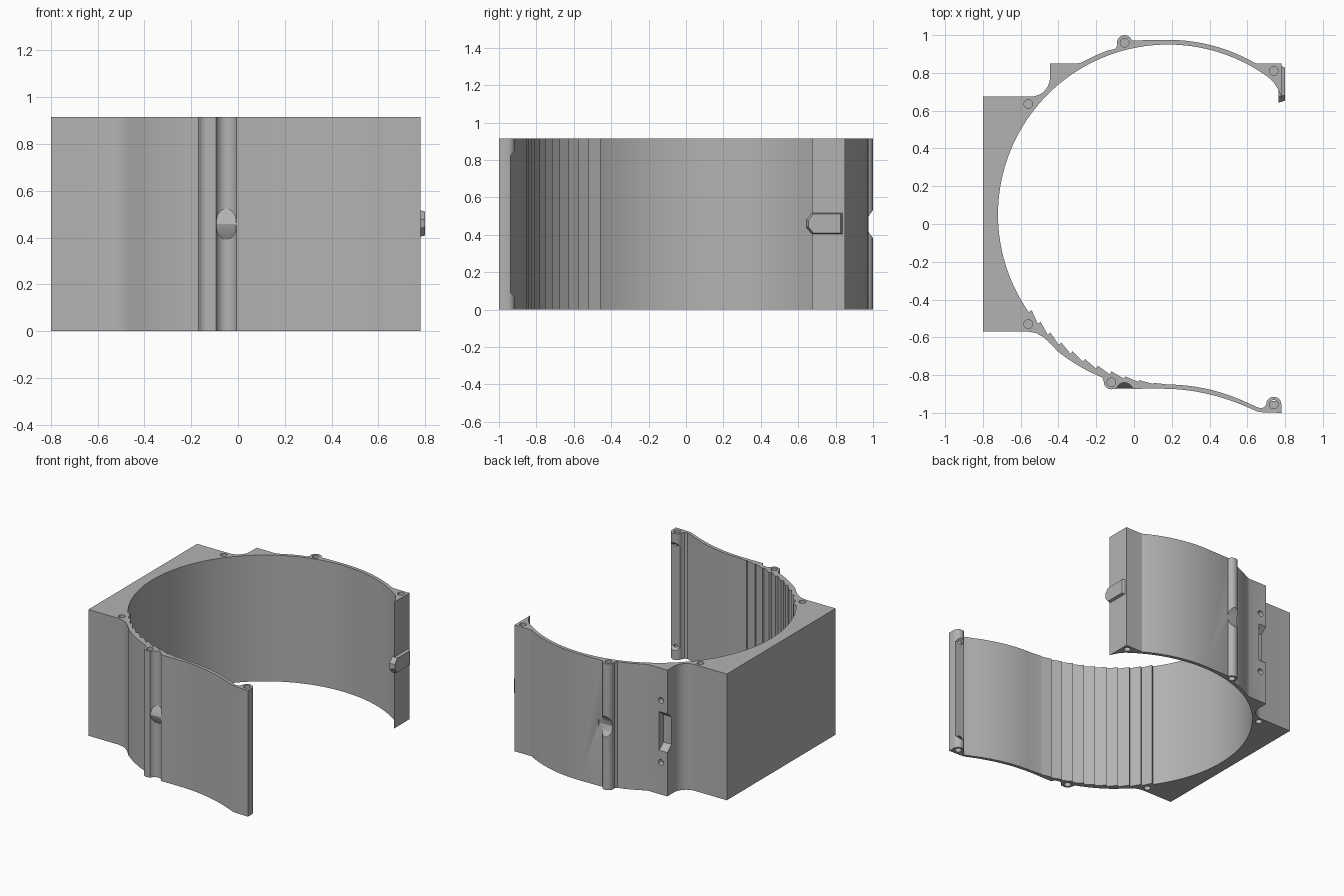
import bpy, bmesh
from math import sin, cos, radians, pi
from mathutils import Vector, Matrix

if "Cube" in bpy.data.objects:
    bpy.data.objects.remove(bpy.data.objects["Cube"])

H = 0.915            # height of the shell
MID = H / 2
CX, CY, R = 0.18, 0.05, 0.9   # main bore

grey = bpy.data.materials.new("plain grey")
grey.use_nodes = True
grey.diffuse_color = (0.45, 0.45, 0.45, 1)
grey.node_tree.nodes["Principled BSDF"].inputs["Base Color"].default_value = grey.diffuse_color


def arc(cx, cy, r, a0, a1, n):
    angles = [radians(a0 + (a1 - a0) * i / n) for i in range(n + 1)]
    return [(cx + r * cos(a), cy + r * sin(a)) for a in angles]


def prism(name, points, start, end, axis="z", taper=1.0):
    """Extrude a 2D outline along z, or a (y, z) outline along x."""
    clean = [p for i, p in enumerate(points)
             if (Vector(p) - Vector(points[i - 1])).length > 1e-4]
    centre = sum((Vector(p) for p in clean), Vector((0, 0))) / len(clean)
    bm = bmesh.new()
    rings = []
    for level, scale in ((start, 1.0), (end, taper)):
        ring = []
        for p in clean:
            u, v = centre + (Vector(p) - centre) * scale
            ring.append(bm.verts.new((u, v, level) if axis == "z" else (level, u, v)))
        rings.append(ring)
    low, high = rings
    bm.faces.new(low)
    bm.faces.new(high)
    for i in range(len(low)):
        bm.faces.new((low[i - 1], low[i], high[i], high[i - 1]))
    bmesh.ops.recalc_face_normals(bm, faces=bm.faces)
    mesh = bpy.data.meshes.new(name)
    bm.to_mesh(mesh)
    bm.free()
    obj = bpy.data.objects.new(name, mesh)
    bpy.context.collection.objects.link(obj)
    mesh.materials.append(grey)
    return obj


def cut(target, cutter):
    mod = target.modifiers.new(cutter.name, "BOOLEAN")
    mod.operation, mod.solver, mod.object = "DIFFERENCE", "EXACT", cutter
    bpy.context.view_layer.objects.active = target
    bpy.ops.object.modifier_apply(modifier=mod.name)
    bpy.data.objects.remove(cutter)


# Outline of the shell: outer side first, starting at the back right end
outline = [(0.78, 0.675), (0.78, 0.85), (0.66, 0.85)]
outline += arc(CX, CY, 0.925, 60, 90, 16)
outline += [(-0.005, 0.972)]
outline += arc(-0.05, 0.96, 0.04, 15, 200, 16)             # back boss
outline += [(-0.1, 0.926)]
outline += arc(CX, CY, 0.925, 110, 118, 5)
outline += [(-0.28, 0.854), (-0.30, 0.85), (-0.445, 0.85)]
outline += arc(-0.545, 0.775, 0.1, 0, -90, 10)
outline += [(-0.8, 0.675), (-0.8, -0.57), (-0.56, -0.57),
            (-0.52, -0.577), (-0.485, -0.595), (-0.45, -0.625)]
outline += arc(CX, CY, 0.93, 231, 248, 10)
outline += arc(-0.12, -0.835, 0.04, 180, 270, 8)           # front boss
outline += arc(-0.05, -0.885, 0.045, 165, 15, 14)          # front valley
outline += [(0.05, -0.872)]
outline += [(0.15 + 0.5 * t / 14, -0.872 - 0.12 * (t / 14) ** 2) for t in range(15)]
outline += [(0.68, -0.997), (0.78, -1.0)]
outline += arc(0.74, -0.955, 0.04, 0, 180, 16)             # end boss
outline += [(0.69, -0.97), (0.67, -0.976)]
outline += [(0.64 - 0.46 * t / 14, -0.965 + 0.115 * (1 - (1 - t / 14) ** 2))
            for t in range(15)]

# Saw teeth on the inside, then the smooth bore
for tooth in range(11):
    a = 270 - 5 * tooth
    depth = min(0.018, 0.006 + 0.004 * tooth)
    outline += arc(CX, CY, R, a, a, 1)[:1]
    outline += arc(CX, CY, R - depth, a - 4.9, a - 4.9, 1)[:1]
outline += arc(CX, CY, R, 215, 53, 80)
outline += [(0.742, 0.746), (0.764, 0.712)]
shell = prism("shell", outline, 0, H)

# Screw holes in both ends
for x, y in ((-0.56, 0.635), (-0.56, -0.53), (-0.05, 0.96),
             (0.74, 0.81), (-0.12, -0.838), (0.74, -0.955)):
    for z in (0, H):
        cut(shell, prism("hole", arc(x, y, 0.023, 0, 345, 23), z - 0.1, z + 0.1))

# End boss is slimmer between its two ends
cut(shell, prism("relief", [(-0.937, 0.09), (-0.937, H - 0.09),
                            (-0.9, H - 0.05), (-0.9, 0.05)], 0.685, 0.85, "x"))

# Notch across the back boss
cut(shell, prism("notch", [(1.01, MID - 0.09), (0.975, MID - 0.04), (0.966, MID),
                           (0.975, MID + 0.04), (1.01, MID + 0.09)], -0.12, 0.02, "x"))

# Latch slot with a pin hole above and below it
cut(shell, prism("slot", [(0.9, MID - 0.14), (0.85, MID - 0.14), (0.8, MID - 0.1),
                          (0.8, MID + 0.1), (0.85, MID + 0.14), (0.9, MID + 0.14)],
                 -0.5, -0.38, "x"))
for side in (-1, 1):
    pin = prism("pin_hole", arc(0, 0, 0.021, 0, 345, 23), -0.05, 0.05)
    pin.matrix_world = (Matrix.Translation((-0.395, 0.86, MID + side * 0.225))
                        @ Matrix.Rotation(pi / 2, 4, "X"))
    bpy.context.view_layer.update()
    cut(shell, pin)

# Lug in the front valley
lug = prism("front_lug", [(-0.83, MID - 0.08), (-0.862, MID - 0.035), (-0.872, MID),
                          (-0.862, MID + 0.035), (-0.83, MID + 0.08)],
            -0.093, -0.007, "x")

# Latch catch on the right end
catch = prism("latch_catch", [(0.845, 0.4), (0.845, 0.52), (0.675, 0.52),
                              (0.642, 0.48), (0.642, 0.44), (0.675, 0.4)],
              0.765, 0.8, "x", 0.85)

# Smooth the curves and keep the edges sharp
for obj in (shell, lug, catch):
    bpy.ops.object.select_all(action="DESELECT")
    obj.select_set(True)
    bpy.context.view_layer.objects.active = obj
    bpy.ops.object.shade_smooth_by_angle(angle=radians(25))
